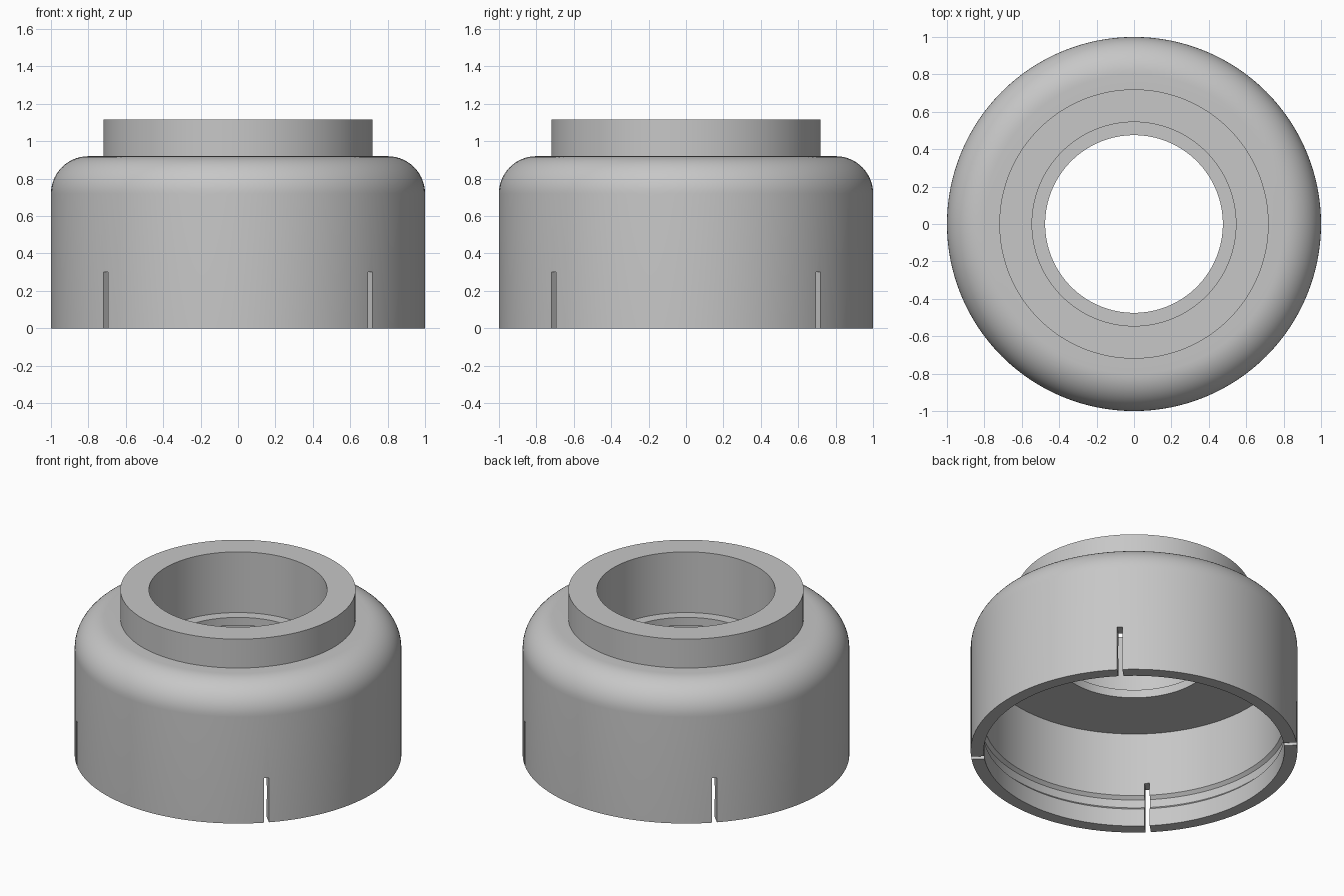
import bpy
import bmesh
from math import pi, sin, cos
from mathutils import Vector

cube = bpy.data.objects.get("Cube")
if cube:
    bpy.data.objects.remove(cube, do_unlink=True)

# Single plain grey
grey = bpy.data.materials.new("plain_grey")
grey.use_nodes = True
colour = (0.57, 0.57, 0.57, 1)
grey.diffuse_color = colour
bsdf = next(n for n in grey.node_tree.nodes if n.type == "BSDF_PRINCIPLED")
bsdf.inputs["Base Color"].default_value = colour


def add_object(name, bm):
    mesh = bpy.data.meshes.new(name)
    bm.to_mesh(mesh)
    bm.free()
    obj = bpy.data.objects.new(name, mesh)
    bpy.context.collection.objects.link(obj)
    mesh.materials.append(grey)
    return obj


def lathe(name, profile, steps=128):
    """Revolve a closed (radius, height) outline about z."""
    bm = bmesh.new()
    verts = [bm.verts.new((r, 0, z)) for r, z in profile]
    edges = [bm.edges.new((v, verts[i - 1])) for i, v in enumerate(verts)]
    bmesh.ops.spin(bm, geom=verts + edges, cent=(0, 0, 0), axis=(0, 0, 1),
                   angle=2 * pi, steps=steps, use_duplicate=False)
    bmesh.ops.remove_doubles(bm, verts=bm.verts, dist=0.0001)
    bmesh.ops.recalc_face_normals(bm, faces=bm.faces)
    return add_object(name, bm)


# Outline: outer wall with rounded shoulder, collar, stepped bore, grooved cavity
fillet = 0.2
steps = 14
shoulder = [(0.8 + fillet * cos(pi / 2 * i / steps),
             0.72 + fillet * sin(pi / 2 * i / steps)) for i in range(steps + 1)]
collar = [(0.72, 0.92), (0.72, 1.115), (0.545, 1.115)]
bore = [(0.545, 0.705), (0.475, 0.705), (0.475, 0.65)]
cavity = [(0.92, 0.65), (0.92, 0.215), (0.94, 0.195),
          (0.94, 0.14), (0.92, 0.12), (0.92, 0)]
housing = lathe("housing", [(1, 0)] + shoulder + collar + bore + cavity)

# Four slots in the skirt, cut by two crossing bars
for k, angle in enumerate((pi / 4, -pi / 4)):
    bm = bmesh.new()
    bmesh.ops.create_cube(bm, size=1)
    bmesh.ops.scale(bm, vec=Vector((2.4, 0.032, 0.4)), verts=bm.verts)
    bmesh.ops.translate(bm, vec=Vector((0, 0, 0.1)), verts=bm.verts)
    cutter = add_object("slot_cutter", bm)
    cutter.rotation_euler.z = angle
    cutter.hide_render = True
    cut = housing.modifiers.new("slots", "BOOLEAN")
    cut.operation = "DIFFERENCE"
    cut.solver = "EXACT"
    cut.object = cutter
    bpy.context.view_layer.objects.active = housing
    bpy.context.view_layer.update()
    bpy.ops.object.modifier_apply(modifier=cut.name)
    bpy.data.objects.remove(cutter, do_unlink=True)

# Smooth curves, crisp rims
for obj in bpy.context.selected_objects:
    obj.select_set(False)
housing.select_set(True)
bpy.context.view_layer.objects.active = housing
bpy.ops.object.shade_smooth_by_angle(angle=pi / 6)
